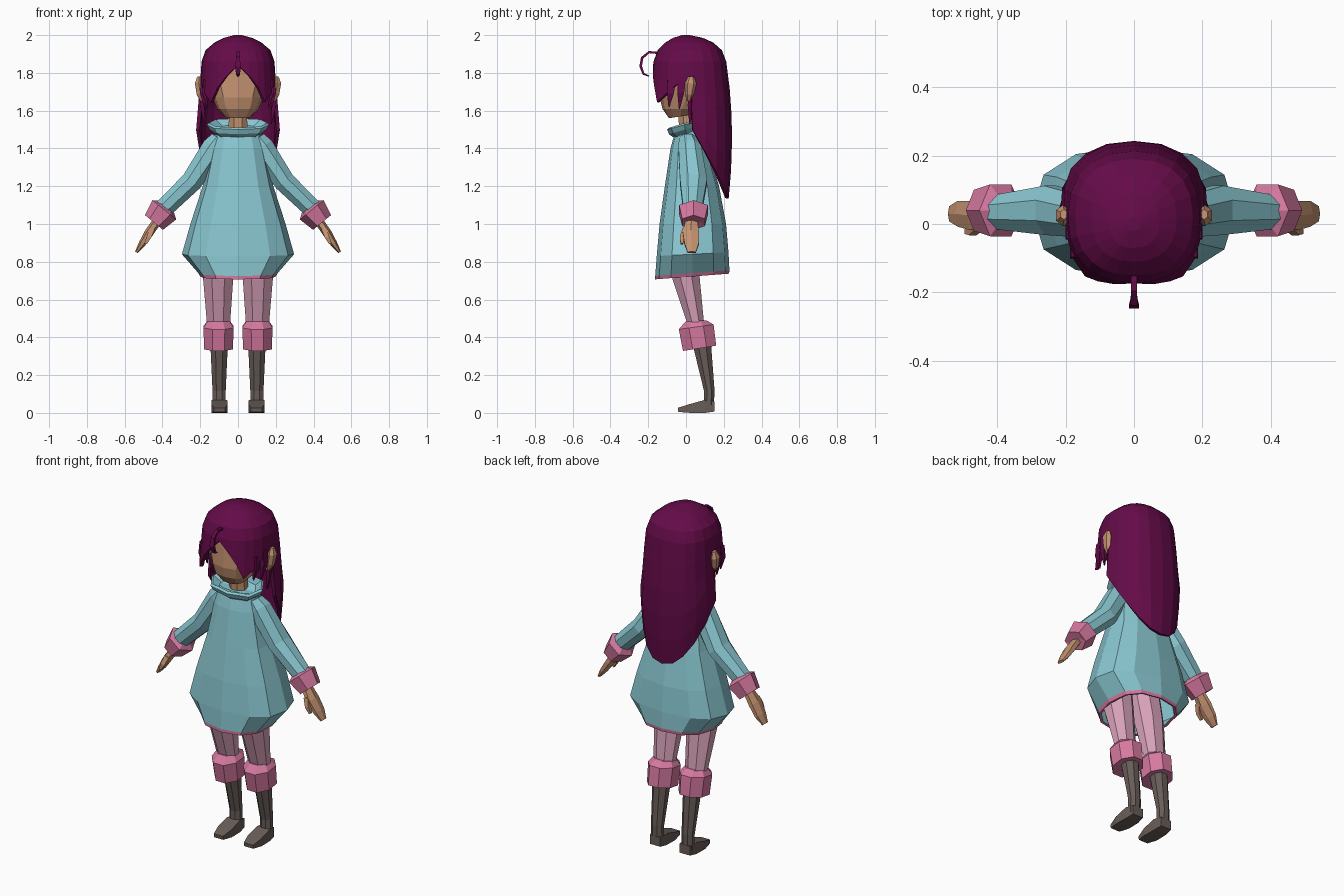
import bpy, bmesh, math
from mathutils import Vector


def material(name, r, g, b):
    m = bpy.data.materials.new(name)
    lin = [((c / 255 + 0.055) / 1.055) ** 2.4 for c in (r, g, b)]
    m.diffuse_color = (*lin, 1)
    return m


TEAL = material("teal cloth", 137, 198, 208)
PINK = material("pink trim", 214, 121, 160)
TIGHTS = material("pale pink tights", 217, 162, 186)
SKIN = material("skin", 196, 146, 112)
BOOT = material("boot brown", 104, 93, 88)
HAIR = material("plum hair", 100, 11, 72)


def make(name, rows, mats, closed=True, caps=True, mirror=False):
    """Skin rows of points into a flat shaded mesh."""
    bm = bmesh.new()
    vs = [[bm.verts.new(p) for p in row] for row in rows]
    n = len(rows[0])
    for lo, hi in zip(vs, vs[1:]):
        for i in range(n if closed else n - 1):
            j = (i + 1) % n
            bm.faces.new((lo[i], lo[j], hi[j], hi[i]))
    if caps:
        bm.faces.new(vs[0])
        bm.faces.new(vs[-1])
    bmesh.ops.recalc_face_normals(bm, faces=bm.faces)
    me = bpy.data.meshes.new(name)
    bm.to_mesh(me)
    bm.free()
    for m in mats:
        me.materials.append(m)
    ob = bpy.data.objects.new(name, me)
    bpy.context.collection.objects.link(ob)
    if mirror:
        ob.modifiers.new("mirror", 'MIRROR')
    return ob


def power(v, e):
    return math.copysign(abs(v) ** e, v)


def body(name, profile, n, mats, e=0.85):
    """Stack of ovals: (z, half width, front y, back y, back lift)."""
    rows = []
    for z, rx, yf, yb, lift in profile:
        row = []
        for i in range(n):
            a = 2 * math.pi * i / n
            s = power(math.sin(a), e)
            row.append((rx * power(math.cos(a), e),
                        (yf + yb) / 2 + (yb - yf) / 2 * s, z + lift * s))
        rows.append(row)
    return make(name, rows, mats)


def tube(name, pts, side, mat, n=8, mirror=True):
    """Path of (x, y, z, radius along side, radius across)."""
    side = Vector(side)
    cs = [Vector(p[:3]) for p in pts]
    k = 1 / math.cos(math.pi / n)
    rows = []
    for i, p in enumerate(pts):
        t = cs[min(i + 1, len(cs) - 1)] - cs[max(i - 1, 0)]
        across = t.cross(side).normalized()
        row = []
        for j in range(n):
            a = 2 * math.pi * (j + 0.5) / n
            row.append(cs[i] + side * (p[3] * k * math.cos(a))
                       + across * (p[4] * k * math.sin(a)))
        rows.append(row)
    return make(name, rows, [mat], mirror=mirror)


X, Y = (1, 0, 0), (0, 1, 0)

# Dress: hollow balloon skirt with a pink hem
dress = body("dress", [
    (0.92, 0.22, -0.12, 0.18, 0), (0.80, 0.25, -0.14, 0.205, 0.01),
    (0.725, 0.185, -0.15, 0.215, 0.015), (0.722, 0.20, -0.163, 0.228, 0.015),
    (0.74, 0.21, -0.163, 0.23, 0.015), (0.84, 0.297, -0.155, 0.225, 0.01),
    (1.0, 0.252, -0.14, 0.212, 0), (1.2, 0.187, -0.112, 0.175, 0),
    (1.4, 0.142, -0.082, 0.115, 0), (1.5, 0.115, -0.055, 0.075, 0)],
    12, [TEAL, PINK], 0.8)
for f in dress.data.polygons:
    if f.center.z < 0.75 and max(dress.data.vertices[v].co.z for v in f.vertices) < 0.757:
        f.material_index = 1

# Collar: flared ring that dips at the front
body("collar", [
    (1.47, 0.115, -0.06, 0.07, 0.015), (1.50, 0.15, -0.09, 0.08, 0.025),
    (1.525, 0.165, -0.1, 0.085, 0.025), (1.535, 0.155, -0.088, 0.075, 0.025),
    (1.50, 0.11, -0.055, 0.06, 0.025)], 8, [TEAL], 0.8)

# Sleeves, cuffs, hands and thumbs
tube("sleeves", [(0.095, 0.01, 1.45, 0.045, 0.05), (0.125, 0.02, 1.405, 0.06, 0.065),
                 (0.245, 0.04, 1.225, 0.072, 0.056), (0.395, 0.035, 1.08, 0.05, 0.05)],
     Y, TEAL)
tube("cuffs", [(0.378, 0.04, 1.09, 0.045, 0.045), (0.39, 0.04, 1.075, 0.076, 0.07),
               (0.445, 0.04, 1.008, 0.06, 0.053), (0.44, 0.035, 1.014, 0.03, 0.025)],
     Y, PINK, 6)
tube("hands", [(0.425, 0.03, 1.02, 0.03, 0.02), (0.47, 0.025, 0.955, 0.043, 0.021),
               (0.508, 0.03, 0.895, 0.038, 0.016), (0.538, 0.03, 0.85, 0.022, 0.007)],
     Y, SKIN, 6)
tube("thumbs", [(0.455, 0.0, 0.975, 0.018, 0.014), (0.472, -0.02, 0.93, 0.013, 0.012),
                (0.49, -0.022, 0.895, 0.007, 0.007)], Y, SKIN, 4)

# Legs, leg warmers, boots and feet
tube("legs", [(0.1, -0.03, 0.88, 0.085, 0.075), (0.105, 0.0, 0.72, 0.08, 0.072),
              (0.103, 0.055, 0.46, 0.06, 0.042)], X, TIGHTS)
tube("leg_warmers", [(0.103, 0.052, 0.487, 0.058, 0.055), (0.103, 0.054, 0.455, 0.08, 0.093),
                     (0.103, 0.072, 0.342, 0.076, 0.089)], X, PINK)
tube("boots", [(0.1, 0.085, 0.36, 0.046, 0.048), (0.1, 0.123, 0.12, 0.035, 0.028),
               (0.1, 0.122, 0.03, 0.035, 0.026)], X, BOOT, 8)
tube("feet", [(0.098, 0.15, 0.034, 0.034, 0.027), (0.098, 0.10, 0.034, 0.041, 0.034),
              (0.098, 0.02, 0.023, 0.043, 0.023), (0.098, -0.042, 0.016, 0.03, 0.011)],
     X, BOOT, 4)

# Head, neck and ears
body("head", [
    (1.57, 0.07, -0.09, 0.03, 0.01), (1.61, 0.11, -0.125, 0.08, 0),
    (1.67, 0.135, -0.14, 0.15, 0), (1.75, 0.165, -0.135, 0.18, 0),
    (1.86, 0.165, -0.13, 0.18, 0), (1.94, 0.10, -0.08, 0.11, 0)], 12, [SKIN], 0.8)
tube("neck", [(0, 0.0, 1.62, 0.048, 0.042), (0, 0.01, 1.46, 0.05, 0.045)], X, SKIN, 8, False)
tube("ears", [(0.188, 0.015, 1.65, 0.01, 0.01), (0.2, 0.018, 1.685, 0.018, 0.02),
              (0.208, 0.025, 1.745, 0.02, 0.027), (0.205, 0.028, 1.78, 0.01, 0.013)],
     X, SKIN, 6)

# Hair: half shell from parting to back centre, mirrored
HAIR_PROFILE = [  # z, half width, front y, back y
    (2.0, 0.02, -0.02, 0.02), (1.985, 0.075, -0.07, 0.09), (1.96, 0.125, -0.11, 0.145),
    (1.92, 0.172, -0.15, 0.19), (1.86, 0.193, -0.172, 0.213), (1.75, 0.2, -0.185, 0.228),
    (1.65, 0.205, -0.2, 0.238), (1.5, 0.222, -0.2, 0.245), (1.3, 0.205, -0.19, 0.24),
    (1.1, 0.17, -0.17, 0.223)]


def hair_point(phi, z):
    for p, q in zip(HAIR_PROFILE, HAIR_PROFILE[1:]):
        if z >= q[0]:
            break
    t = (p[0] - z) / (p[0] - q[0])
    rx, yf, yb = (p[i] + (q[i] - p[i]) * t for i in (1, 2, 3))
    c = -power(math.cos(phi), 0.85)
    return (rx * max(math.sin(phi), 0) ** 0.85 if phi < 3.14 else 0,
            (yf + yb) / 2 + (yb - yf) / 2 * c, z)


FRINGE = {0: 1.84, 14: 1.785, 28: 1.725, 41: 1.645, 58: 1.69, 74: 1.74, 90: 1.77}
columns = []
for deg in list(FRINGE) + [92, 108, 126, 144, 162, 180]:
    phi = math.radians(deg)
    back = power(-math.cos(phi), 0.85)
    end = FRINGE.get(deg, 1.52 - 0.385 * back)
    zs = [2.0, 1.985, 1.96, 1.92, 1.86] + [1.86 + (end - 1.86) * k / 5 for k in range(1, 6)]
    columns.append([hair_point(phi, z) for z in zs])
hair = make("hair", columns, [HAIR], closed=False, caps=False, mirror=True)
hair.modifiers["mirror"].merge_threshold = 0.002
solid = hair.modifiers.new("thickness", 'SOLIDIFY')
solid.thickness = 0.018
solid.offset = -1
# crown patch closing the small opening at the top
body("hair_crown", [(1.985, 0.06, -0.055, 0.07, 0), (2.0, 0.021, -0.021, 0.021, 0)], 12, [HAIR])

# Loose side locks and the curled strand over the forehead
for x, y, top, tip in ((0.185, -0.02, 1.78, 1.61), (0.172, -0.075, 1.76, 1.62),
                       (0.185, 0.035, 1.72, 1.53)):
    tube("side_locks", [(x, y, top, 0.012, 0.022), (x + 0.004, y - 0.008, (top + tip) / 2, 0.012, 0.018),
                        (x - 0.008, y - 0.015, tip, 0.002, 0.003)], X, HAIR, 4)
tube("curled_strand", [(0, -0.14, 1.905, 0.008, 0.006), (0, -0.195, 1.91, 0.009, 0.006),
                       (0, -0.232, 1.88, 0.01, 0.007), (0, -0.24, 1.835, 0.014, 0.007),
                       (0, -0.225, 1.795, 0.011, 0.006), (0, -0.195, 1.782, 0.003, 0.003)],
     X, HAIR, 4, False)
